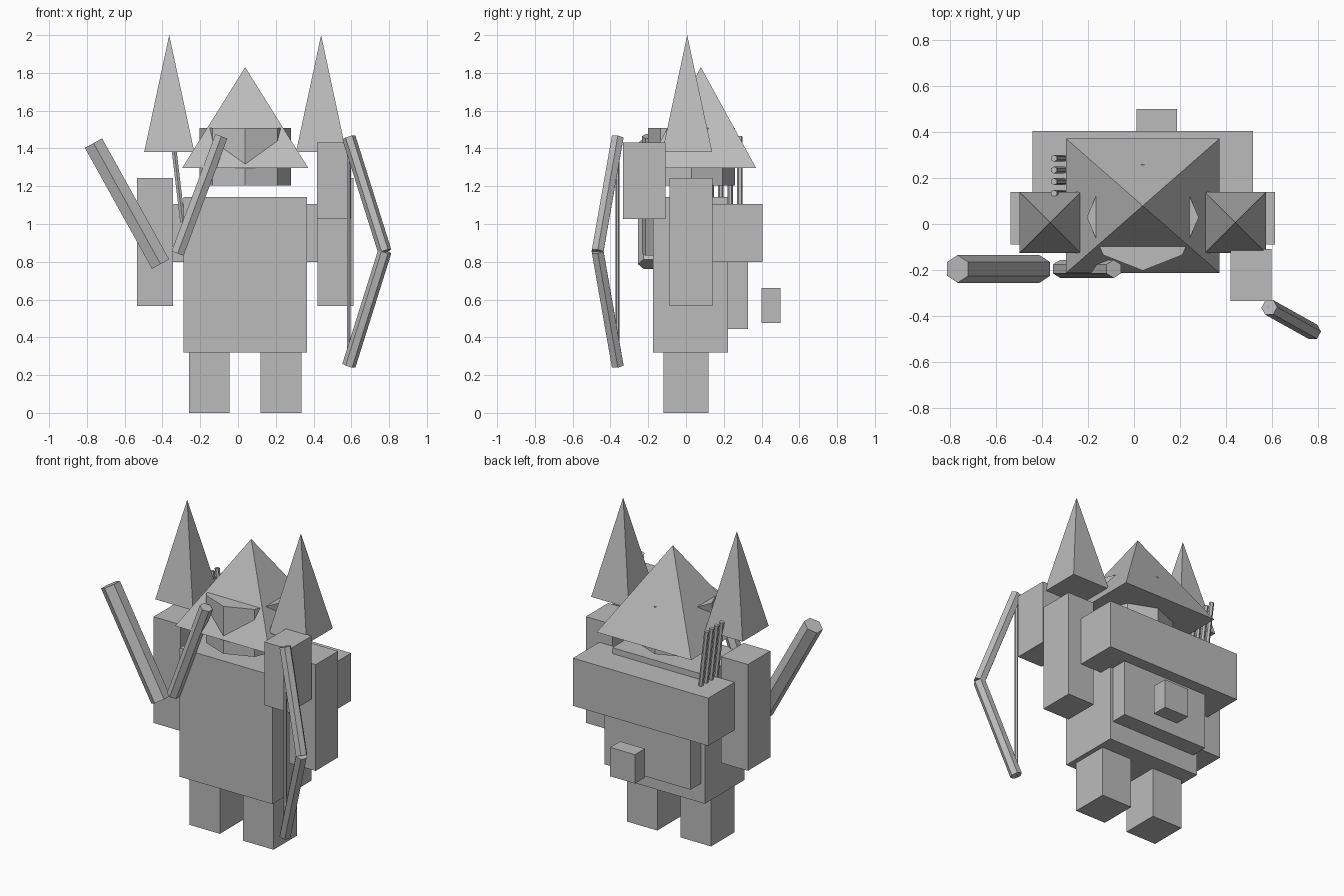
import bpy, bmesh, math
from mathutils import Vector, Matrix

if "Cube" in bpy.data.objects:
    bpy.data.objects.remove(bpy.data.objects["Cube"])

CX = 0.038  # symmetry line of the figure

grey = bpy.data.materials.new("plain grey")
grey.diffuse_color = (0.5, 0.5, 0.5, 1)
grey.use_nodes = True
grey.node_tree.nodes["Principled BSDF"].inputs["Base Color"].default_value = grey.diffuse_color


def finish(name, bm):
    mesh = bpy.data.meshes.new(name)
    bmesh.ops.recalc_face_normals(bm, faces=bm.faces)
    bm.to_mesh(mesh)
    bm.free()
    mesh.materials.append(grey)
    obj = bpy.data.objects.new(name, mesh)
    bpy.context.collection.objects.link(obj)
    return obj


def box(name, cx, width, y0, y1, z0, z1):
    bm = bmesh.new()
    size = Matrix.Diagonal((width, y1 - y0, z1 - z0, 1))
    place = Matrix.Translation((cx, (y0 + y1) / 2, (z0 + z1) / 2))
    bmesh.ops.create_cube(bm, size=1, matrix=place @ size)
    return finish(name, bm)


def pyramid(name, cx, width, y0, y1, z0, z1):
    bm = bmesh.new()
    cy, h, d = (y0 + y1) / 2, width / 2, (y1 - y0) / 2
    base = [bm.verts.new((cx + sx * h, cy + sy * d, z0))
            for sx, sy in ((-1, -1), (1, -1), (1, 1), (-1, 1))]
    tip = bm.verts.new((cx, cy, z1))
    bm.faces.new(base)
    for i in range(4):
        bm.faces.new((base[i], base[(i + 1) % 4], tip))
    return finish(name, bm)


def rod(name, a, b, radius):
    """Six-sided rod from a to b, one pair of corners square to its lean."""
    a, b = Vector(a), Vector(b)
    d = b - a
    lean = math.atan2(math.hypot(d.x, d.y), d.z)
    turn = math.atan2(d.y, d.x)
    bm = bmesh.new()
    ring = lambda z: [bm.verts.new((radius * math.sin(i * math.pi / 3),
                                    radius * math.cos(i * math.pi / 3), z)) for i in range(6)]
    low, high = ring(0), ring(d.length)
    bm.faces.new(low)
    bm.faces.new(high)
    for i in range(6):
        j = (i + 1) % 6
        bm.faces.new((low[i], low[j], high[j], high[i]))
    bm.transform(Matrix.Translation(a) @ Matrix.Rotation(turn, 4, 'Z') @ Matrix.Rotation(lean, 4, 'Y'))
    return finish(name, bm)


# body, bedroll, backpack and floating pouch
box("body", CX, 0.655, -0.175, 0.222, 0.32, 1.143)
box("bedroll", CX, 0.957, 0.138, 0.404, 0.80, 1.105)
box("backpack", 0.042, 0.608, 0.222, 0.328, 0.443, 0.80)
box("pouch", 0.098, 0.175, 0.40, 0.50, 0.475, 0.66)

# mirrored limbs and shoulder spikes
for side, s in (("left", -1), ("right", 1)):
    box(side + "_leg", CX + s * 0.19, 0.216, -0.12, 0.118, 0, 0.32)
    box(side + "_arm", CX + s * 0.478, 0.19, -0.088, 0.139, 0.565, 1.244)
    pyramid(side + "_shoulder_spike", CX + s * 0.402, 0.266, -0.126, 0.139, 1.38, 2.0)
box("right_forearm", 0.508, 0.178, -0.333, -0.109, 1.027, 1.432)

# eight-sided head poking through the hood
bm = bmesh.new()
bmesh.ops.create_cone(bm, cap_ends=True, segments=8, radius1=1, radius2=1, depth=1,
                      matrix=Matrix.Translation((CX, 0.029, 1.3555)) @ Matrix.Diagonal((0.243, 0.231, 0.303, 1)))
finish("head", bm)
pyramid("hood", CX, 0.667, -0.213, 0.371, 1.297, 1.83)

# bow with two limbs and a string
top, grip, bottom = (0.587, -0.362, 1.458), (0.777, -0.468, 0.855), (0.587, -0.362, 0.25)
rod("upper_bow_limb", grip, top, 0.036)
rod("lower_bow_limb", bottom, grip, 0.036)
rod("bow_string", bottom, top, 0.011)

# thick club and thin handle by the left hand
rod("club", (-0.41, -0.195, 0.788), (-0.765, -0.195, 1.428), 0.06)
rod("handle", (-0.32, -0.195, 0.844), (-0.088, -0.195, 1.464), 0.039)

# row of arrows standing in the bedroll
for i in range(4):
    y = 0.133 + i * 0.0507
    rod(f"arrow_{i + 1}", (-0.293, y, 1.01), (-0.347, y, 1.464), 0.015)
